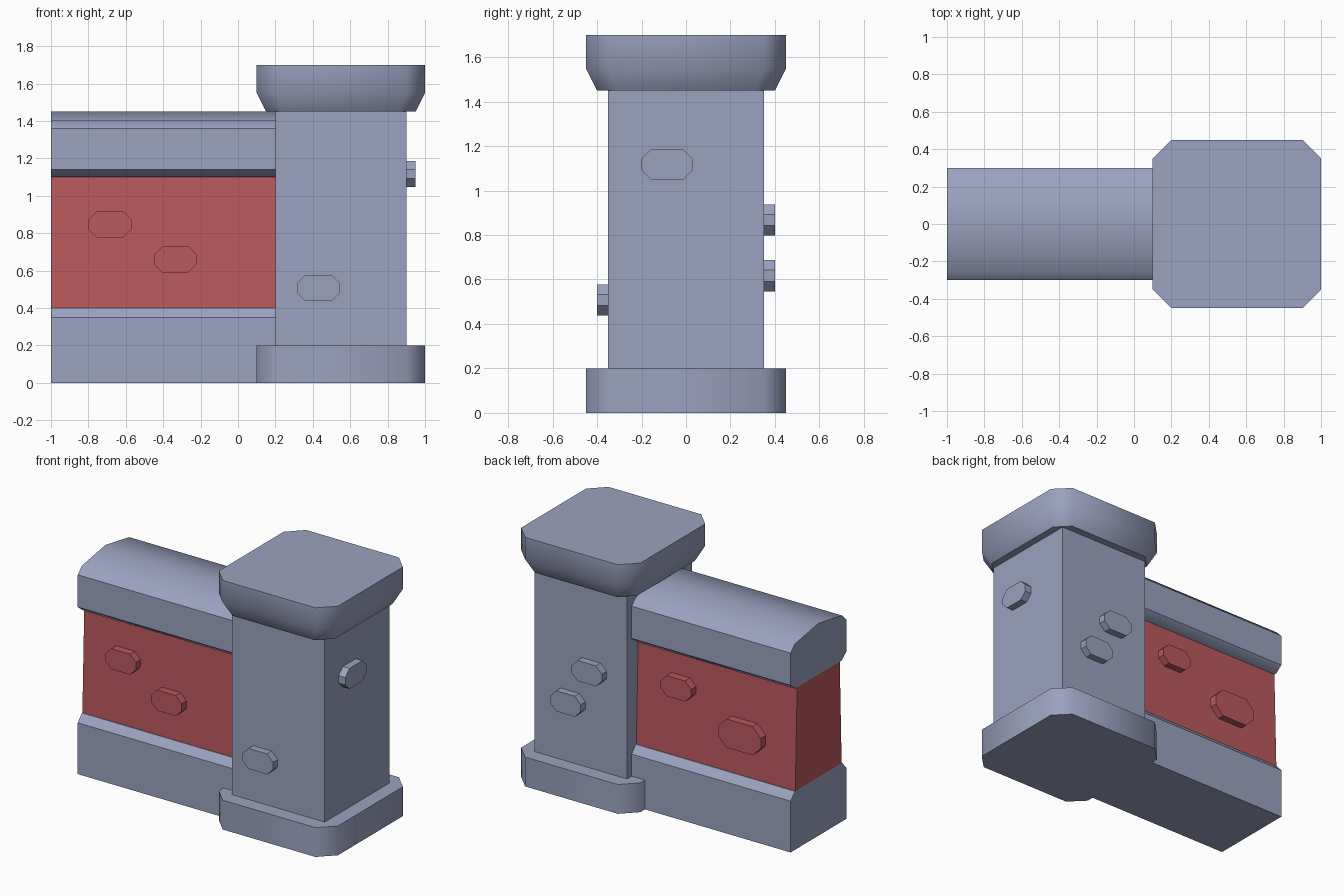
import bpy, bmesh, math
from mathutils import Vector, Matrix

if "Cube" in bpy.data.objects:
    bpy.data.objects.remove(bpy.data.objects["Cube"])


def make_material(name, rgb):
    m = bpy.data.materials.new(name)
    m.diffuse_color = (*rgb, 1)
    m.use_nodes = True
    m.node_tree.nodes["Principled BSDF"].inputs["Base Color"].default_value = m.diffuse_color
    return m


STONE = make_material("blue grey stone", (0.33, 0.36, 0.53))
RED = make_material("red plaster", (0.50, 0.10, 0.11))


def loft(name, rings, mat, angle=30):
    """Skin a stack of equal-sized rings and close both ends."""
    bm = bmesh.new()
    loops = [[bm.verts.new(p) for p in ring] for ring in rings]
    n = len(loops[0])
    for a, b in zip(loops, loops[1:]):
        for i in range(n):
            j = (i + 1) % n
            bm.faces.new((a[i], a[j], b[j], b[i]))
    bm.faces.new(loops[0])
    bm.faces.new(loops[-1])
    bmesh.ops.recalc_face_normals(bm, faces=bm.faces)
    me = bpy.data.meshes.new(name)
    bm.to_mesh(me)
    bm.free()
    me.materials.append(mat)
    for p in me.polygons:
        p.use_smooth = True
    me.set_sharp_from_angle(angle=math.radians(angle))
    ob = bpy.data.objects.new(name, me)
    bpy.context.collection.objects.link(ob)
    return ob


def octagon(hx, hy, c):
    """Rectangle outline with cut corners."""
    return [(hx, -hy + c), (hx, hy - c), (hx - c, hy), (-hx + c, hy),
            (-hx, hy - c), (-hx, -hy + c), (-hx + c, -hy), (hx - c, -hy)]


def wall_part(name, half, mat, x0=-1.0, x1=0.2):
    """Extrude a mirrored (y, z) half profile, listed bottom to top, along x."""
    prof = half + [(-y, z) for y, z in reversed(half) if y > 0]
    loft(name, [[(x, y, z) for y, z in prof] for x in (x0, x1)], mat, 40)


def pillar_slab(name, levels):
    """Cut-corner slab centred on the pillar; levels are (half size, corner, z)."""
    loft(name, [[(0.55 + x, y, z) for x, y in octagon(h, h, c)]
                for h, c, z in levels], STONE, 50)


def brick(name, centre, turn, mat, scale=1.0, depth=0.05):
    """Raised cut-corner brick facing -y, turned about z."""
    outline = octagon(0.115 * scale, 0.07 * scale, 0.045 * scale)
    rot = Matrix.Rotation(math.radians(turn), 3, 'Z')
    rings = [[Vector(centre) + rot @ Vector((x, d, z)) for x, z in outline]
             for d in (0.03, -depth)]
    loft(name, rings, mat)


# Wall: footing, tapered red panel, domed coping
wall_part("wall_footing", [(0.30, 0), (0.30, 0.35), (0.255, 0.40)], STONE)
wall_part("wall_panel", [(0.25, 0.40), (0.23, 1.10)], RED)
wall_part("wall_coping", [(0.25, 1.10), (0.30, 1.14), (0.30, 1.36),
                          (0.255, 1.405), (0, 1.45)], STONE)

# Pillar: base, shaft, flared cap
pillar_slab("pillar_base", [(0.45, 0.10, 0), (0.45, 0.10, 0.20)])
loft("pillar_shaft", [[(0.55 + sx * 0.35, sy * 0.35, z) for sx, sy in
                       ((1, -1), (1, 1), (-1, 1), (-1, -1))]
                      for z in (0.2, 1.45)], STONE)
pillar_slab("pillar_cap", [(0.40, 0.09, 1.45), (0.45, 0.10, 1.55), (0.45, 0.10, 1.70)])

# Raised bricks on the pillar
brick("pillar_brick_front", (0.43, -0.35, 0.507), 0, STONE)
brick("pillar_brick_side", (0.90, -0.085, 1.117), 90, STONE)
brick("pillar_brick_back_upper", (0.47, 0.35, 0.867), 180, STONE)
brick("pillar_brick_back_lower", (0.63, 0.35, 0.617), 180, STONE)

# Raised bricks on the red panel
brick("wall_brick_front_upper", (-0.685, -0.238, 0.847), 0, RED)
brick("wall_brick_front_lower", (-0.335, -0.243, 0.66), 0, RED)
brick("wall_brick_back_upper", (-0.125, 0.238, 0.88), 180, RED)
brick("wall_brick_back_lower", (-0.61, 0.243, 0.68), 180, RED, 1.4)
